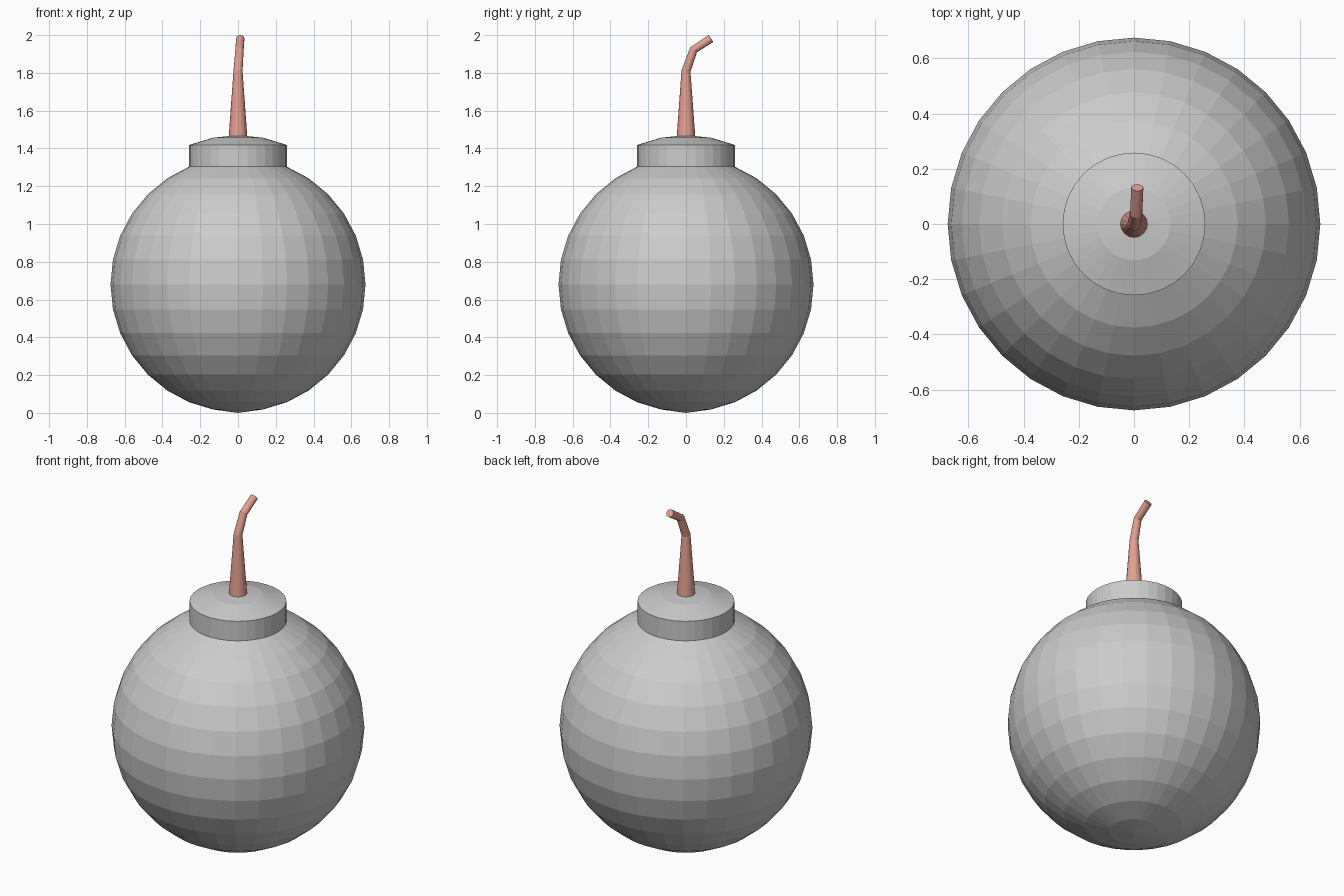
import bpy, bmesh, math
from mathutils import Vector

if "Cube" in bpy.data.objects:
    bpy.data.objects.remove(bpy.data.objects["Cube"])

R, CENTRE, CAP_RISE = 0.675, 0.68, 0.115


def finish(bm, name, color=None):
    bmesh.ops.recalc_face_normals(bm, faces=bm.faces)
    mesh = bpy.data.meshes.new(name)
    bm.to_mesh(mesh)
    bm.free()
    obj = bpy.data.objects.new(name, mesh)
    bpy.context.collection.objects.link(obj)
    if color:
        mat = bpy.data.materials.new(name + "_colour")
        mat.diffuse_color = color
        mat.use_nodes = True
        mat.node_tree.nodes["Principled BSDF"].inputs["Base Color"].default_value = mat.diffuse_color
        mesh.materials.append(mat)
    return obj


# Round body: low-poly sphere whose top two rings are extruded into the cap
bm = bmesh.new()
bmesh.ops.create_uvsphere(bm, u_segments=32, v_segments=16, radius=R)
cap_z = R * math.cos(math.radians(22.5))
top = [f for f in bm.faces if f.calc_center_median().z > cap_z]
ext = bmesh.ops.extrude_face_region(bm, geom=top)
bmesh.ops.delete(bm, geom=[f for f in top if f.is_valid], context='FACES')
bmesh.ops.translate(bm, vec=(0, 0, CAP_RISE),
                    verts=[v for v in ext["geom"] if isinstance(v, bmesh.types.BMVert)])
for v in bm.verts:
    v.co.z = max(v.co.z + CENTRE, 0.0)
    if v.co.xy.length < 1e-4 and v.co.z < 0.1:
        v.co.z = 0.0
finish(bm, "bomb_body")

# Fuse: tapered tube swept along a bent path
path = [Vector(p) for p in ((0, 0, 1.45), (0, 0, 1.81), (0.008, 0.04, 1.922), (0.012, 0.132, 1.982))]
radii = (0.05, 0.024, 0.022, 0.022)
directions = [(0, 0, 1), (0, 0.2, 1), (0.03, 0.6, 0.8), (0.03, 0.83, 0.55)]
SIDES = 16
bm = bmesh.new()
rings = []
for p, r, d in zip(path, radii, directions):
    d = Vector(d).normalized()
    side = Vector((0, 1, 0)).cross(d) if abs(d.y) < 0.95 else Vector((1, 0, 0))
    side.normalize()
    up = d.cross(side)
    rings.append([bm.verts.new(p + r * (math.cos(a) * side + math.sin(a) * up))
                  for a in (2 * math.pi * i / SIDES for i in range(SIDES))])
for a, b in zip(rings, rings[1:]):
    for i in range(SIDES):
        j = (i + 1) % SIDES
        bm.faces.new((a[i], a[j], b[j], b[i]))
bm.faces.new(rings[0])
bm.faces.new(rings[-1])
finish(bm, "fuse", (0.8, 0.35, 0.28, 1))
